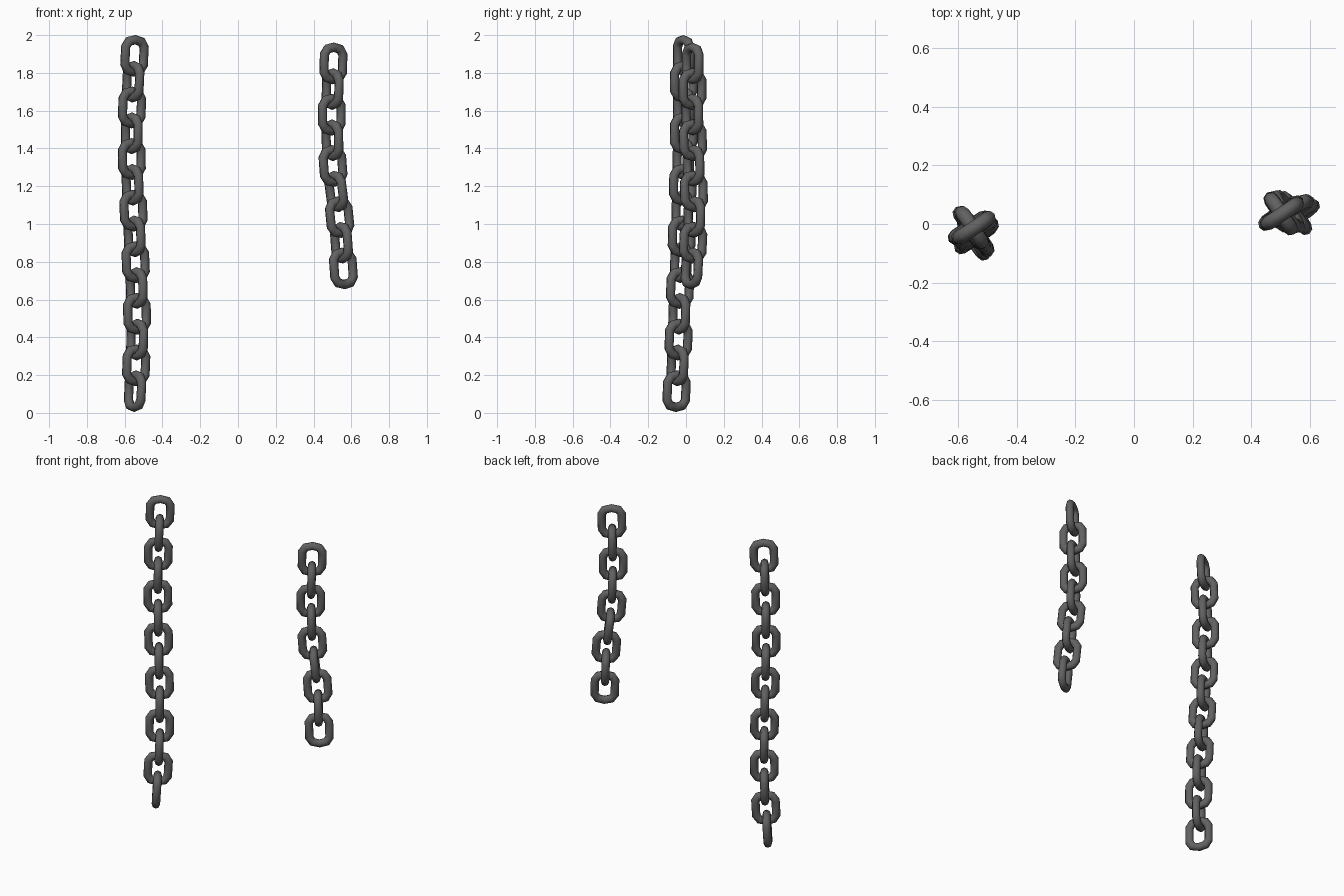
import bpy, math
from mathutils import Vector, Matrix

if "Cube" in bpy.data.objects:
    bpy.data.objects.remove(bpy.data.objects["Cube"])

TUBE_R = 0.0245
SIDES = 8
YAW = math.radians(34)

# half-outline of one link's centre line (x, z)
OUTLINE = [(0.059, -0.047), (0.059, 0.047), (0.040, 0.076), (0, 0.0855), (-0.040, 0.076),
           (-0.059, 0.047), (-0.059, -0.047), (-0.040, -0.076), (0, -0.0855), (0.040, -0.076)]


def link_geometry():
    """Closed tube swept round the outline with mitred corners."""
    pts = [Vector((x, 0, z)) for x, z in OUTLINE]
    n = len(pts)
    verts, faces = [], []
    for i, p in enumerate(pts):
        a = (p - pts[i - 1]).normalized()
        b = (pts[(i + 1) % n] - p).normalized()
        t = (a + b).normalized()
        out = Vector((t.z, 0, -t.x)) / max(0.7, t.dot(a))
        for k in range(SIDES):
            ang = 2 * math.pi * k / SIDES
            verts.append(p + TUBE_R * (math.cos(ang) * out + math.sin(ang) * Vector((0, 1, 0))))
    for i in range(n):
        j = (i + 1) % n
        for k in range(SIDES):
            m = (k + 1) % SIDES
            faces.append((i * SIDES + k, i * SIDES + m, j * SIDES + m, j * SIDES + k))
    return verts, faces


def lerp_path(keys, count):
    """Evenly resample the (x, y) keys to one position per link."""
    res = []
    for i in range(count):
        f = i / (count - 1) * (len(keys) - 1)
        k = min(int(f), len(keys) - 2)
        res.append(Vector(keys[k]).lerp(Vector(keys[k + 1]), f - k))
    return res


def chain(name, keys, count, z_top, z_bottom):
    lv, lf = link_geometry()
    xy = lerp_path(keys, count)
    centres = [Vector((p.x, p.y, z_top + (z_bottom - z_top) * i / (count - 1)))
               for i, p in enumerate(xy)]
    verts, faces = [], []
    for i, c in enumerate(centres):
        # each link hangs along the path and alternates by a quarter turn
        up = (centres[max(i - 1, 0)] - centres[min(i + 1, count - 1)]).normalized()
        tilt = Vector((0, 0, 1)).rotation_difference(up).to_matrix().to_4x4()
        m = Matrix.Translation(c) @ tilt @ Matrix.Rotation(YAW + (i % 2) * math.pi / 2, 4, 'Z')
        base = len(verts)
        verts += [m @ v for v in lv]
        faces += [tuple(base + q for q in f) for f in lf]
    me = bpy.data.meshes.new(name)
    me.from_pydata(verts, [], faces)
    me.update()
    for p in me.polygons:
        p.use_smooth = True
    ob = bpy.data.objects.new(name, me)
    bpy.context.collection.objects.link(ob)
    mat = bpy.data.materials.get("iron") or bpy.data.materials.new("iron")
    mat.diffuse_color = (0.12, 0.12, 0.12, 1)
    mat.use_nodes = True
    mat.node_tree.nodes["Principled BSDF"].inputs["Base Color"].default_value = mat.diffuse_color
    me.materials.append(mat)


# long chain on the left, short chain on the right
chain("long_chain", [(-0.548, -0.012), (-0.561, -0.011), (-0.563, -0.013), (-0.556, -0.018),
                     (-0.545, -0.024), (-0.535, -0.033), (-0.534, -0.04), (-0.545, -0.05)],
      14, 1.89, 0.115)
chain("short_chain", [(0.505, 0.035), (0.497, 0.034), (0.503, 0.040), (0.538, 0.044),
                      (0.558, 0.031)], 9, 1.85, 0.765)
